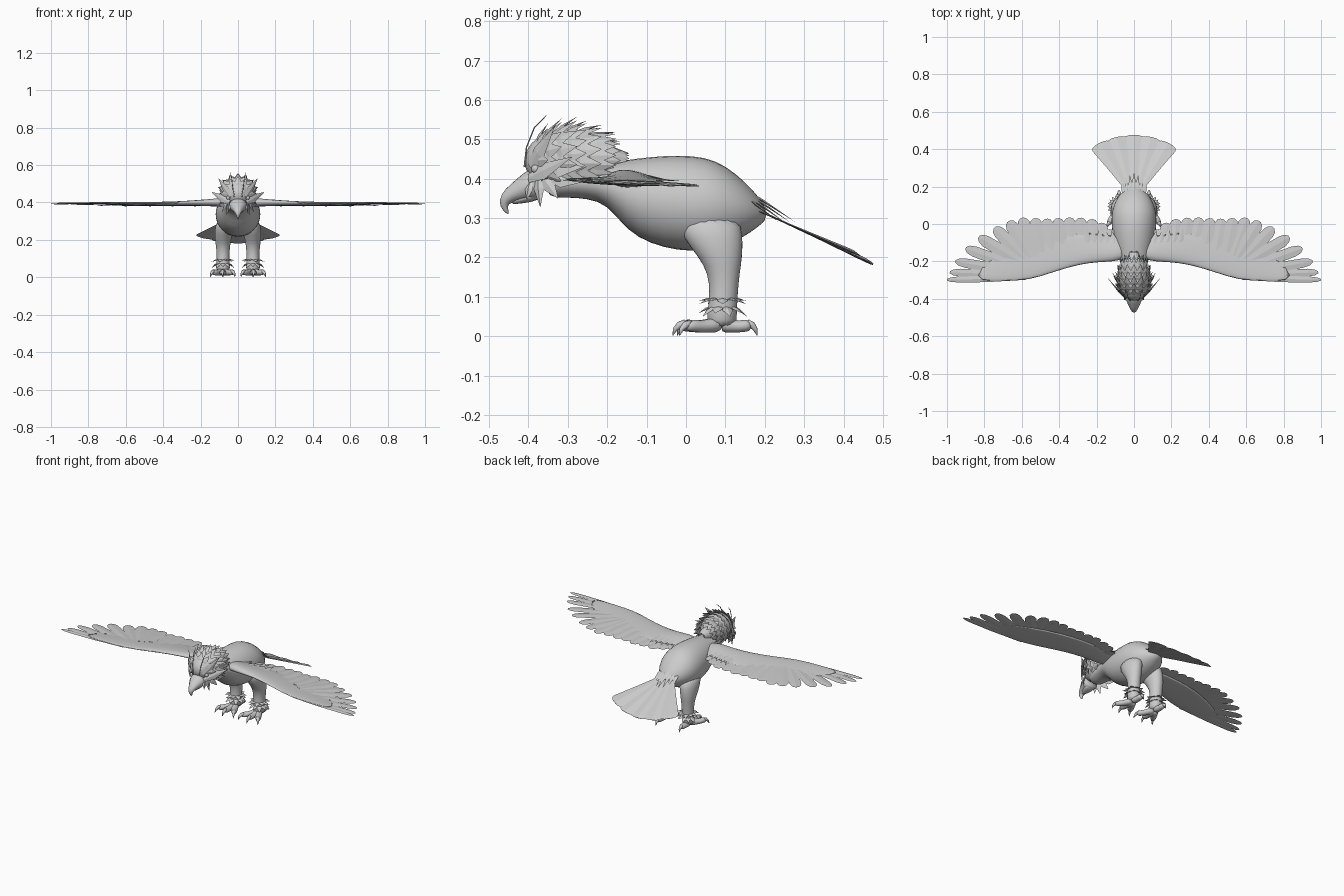
import bpy, bmesh
from math import sin, cos, pi, radians
from mathutils import Vector as V

cube = bpy.data.objects.get("Cube")
if cube:
    bpy.data.objects.remove(cube, do_unlink=True)

grey = bpy.data.materials.new("plain_grey")
grey.use_nodes = True
colour = (0.6, 0.6, 0.6, 1)
grey.diffuse_color = colour
grey.node_tree.nodes["Principled BSDF"].inputs["Base Color"].default_value = colour


def skin(bm, rings):
    """Bridge equal rings of points and cap both ends."""
    rows = [[bm.verts.new(p) for p in ring] for ring in rings]
    n = len(rows[0])
    for a, b in zip(rows, rows[1:]):
        for i in range(n):
            bm.faces.new((a[i], a[(i + 1) % n], b[(i + 1) % n], b[i]))
    bm.faces.new(rows[0])
    bm.faces.new(rows[-1])


def ring(c, u, v, n=16):
    return [V(c) + V(u) * cos(2 * pi * i / n) + V(v) * sin(2 * pi * i / n) for i in range(n)]


def tube(bm, path, n=12):
    """Tapered tube along points of (x, y, z, width radius, depth radius)."""
    pts = [V(p[:3]) for p in path]
    rings = []
    for i, p in enumerate(path):
        d = (pts[min(i + 1, len(pts) - 1)] - pts[max(i - 1, 0)]).normalized()
        side = V((1, 0, 0)) - d * d.x
        side.normalize()
        rings.append(ring(pts[i], side * p[3], d.cross(side) * p[4], n))
    skin(bm, rings)


SPIKE = ((0, .5), (.35, 1), (1, .03))
PLUME = ((0, .5), (.5, 1), (.85, .95), (.95, .7), (1, .25))
FAN = ((0, .2), (.5, .6), (.93, 1), (.98, .85), (1, .45))


def blade(bm, base, tip, width, up=(0, 0, 1), shape=SPIKE, thick=.004):
    """Flat feather with a low central ridge."""
    base, tip = V(base), V(tip)
    d = (tip - base).normalized()
    side = d.cross(V(up)).normalized()
    up = side.cross(d)
    skin(bm, [[base.lerp(tip, t) + o for o in (side * w * width / 2, up * thick * w,
              -side * w * width / 2, -up * thick * w * .5)] for t, w in shape])


def finish(name, bm, smooth=True, subsurf=0, mirror=False):
    bmesh.ops.recalc_face_normals(bm, faces=bm.faces)
    mesh = bpy.data.meshes.new(name)
    bm.to_mesh(mesh)
    bm.free()
    mesh.materials.append(grey)
    ob = bpy.data.objects.new(name, mesh)
    bpy.context.collection.objects.link(ob)
    mesh.polygons.foreach_set("use_smooth", [smooth] * len(mesh.polygons))
    if mirror:
        ob.modifiers.new("mirror", 'MIRROR').use_clip = False
    if subsurf:
        m = ob.modifiers.new("subdivision", 'SUBSURF')
        m.levels = m.render_levels = subsurf
    return ob


# Torso and neck: y, top, bottom, half width
bm = bmesh.new()
torso = [(-.36, .43, .35, .045), (-.30, .435, .352, .06), (-.25, .435, .348, .065), (-.20, .44, .335, .075),
         (-.15, .45, .265, .095), (-.09, .458, .232, .112), (-.02, .463, .214, .122), (.05, .458, .213, .124),
         (.10, .436, .228, .112), (.15, .394, .252, .085), (.18, .36, .275, .055), (.205, .325, .295, .02)]
skin(bm, [ring((0, y, (t + b) / 2), (w, 0, 0), (0, 0, (t - b) / 2)) for y, t, b, w in torso])
finish("torso", bm, subsurf=1)

# Skull
C, R = V((0, -.30, .445)), V((.082, .11, .082))
bm = bmesh.new()
bmesh.ops.create_uvsphere(bm, u_segments=24, v_segments=16, radius=1)
for v in bm.verts:
    v.co = C + v.co * R
finish("skull", bm)

# Hooked beak and lower bill
bm = bmesh.new()
tube(bm, [(0, -.37, .39, .06, .05), (0, -.405, .378, .046, .036), (0, -.435, .364, .03, .025),
          (0, -.458, .35, .019, .018), (0, -.465, .332, .011, .012), (0, -.451, .309, .002, .002)])
tube(bm, [(0, -.37, .36, .04, .016), (0, -.42, .348, .024, .012), (0, -.446, .34, .008, .006)])
finish("beak", bm, subsurf=1)

# Layered crest feathers swept back over the skull
bm = bmesh.new()
for row in range(8):
    theta = radians(38 + row * 16)
    count = 9 + 2 * (row % 2) + (2 if 1 < row < 6 else 0)
    for i in range(count):
        phi = radians(-28 + 236 * i / (count - 1))
        n = V((sin(theta) * cos(phi), -cos(theta), sin(theta) * sin(phi)))
        t = V((cos(theta) * cos(phi), sin(theta), cos(theta) * sin(phi)))
        p = C + n * R
        d = (t * .7 + V((0, .5, 0)) + n * .38).normalized()
        blade(bm, p - n * .006, p + d * (.058 + .006 * (row % 3)), .04, n, thick=.005)
finish("crest_feathers", bm, smooth=False)

# Brow horns, cheek tufts and thin forehead plumes
bm = bmesh.new()
for base, tip, w in (((.045, -.40, .40), (.14, -.29, .455), .045), ((.04, -.395, .43), (.105, -.335, .53), .045),
                     ((.05, -.375, .40), (.062, -.37, .328), .03), ((.06, -.36, .40), (.085, -.325, .35), .035),
                     ((.045, -.395, .39), (.052, -.405, .345), .025), ((.07, -.34, .40), (.10, -.27, .39), .04),
                     ((.06, -.36, .42), (.115, -.26, .43), .045)):
    blade(bm, base, tip, w, (.8, -.5, .3), thick=.005)
tube(bm, [(.02, -.41, .43, .003, .003), (.028, -.405, .48, .002, .002),
          (.034, -.385, .53, .002, .002), (.04, -.355, .56, .001, .001)], 6)
finish("face_feathers", bm, smooth=False, mirror=True)

# Eyes
bm = bmesh.new()
bmesh.ops.create_uvsphere(bm, u_segments=12, v_segments=8, radius=.011)
bmesh.ops.translate(bm, verts=bm.verts, vec=(.052, -.382, .425))
finish("eyes", bm, mirror=True)

# Wing arm: x, leading y, trailing y, height, half thickness
bm = bmesh.new()
stations = [(.04, -.19, -.04, .40, .032), (.11, -.205, -.05, .402, .027), (.20, -.208, -.03, .40, .02),
            (.30, -.222, -.02, .398, .014), (.43, -.262, -.025, .397, .011), (.56, -.308, -.05, .398, .009),
            (.70, -.308, -.13, .399, .006), (.84, -.306, -.23, .40, .004)]
chord = ((0, 0), (.08, .7), (.3, 1), (.65, .6), (1, .03), (.65, -.45), (.3, -.8), (.08, -.6))
skin(bm, [[(x, a + (b - a) * t, z - .07 * (b - a) * t + h * k) for t, k in chord]
          for x, a, b, z, h in stations])
finish("wing_arms", bm, subsurf=1, mirror=True)

# Flight feathers: tip x, tip y, base x, base y, width
bm = bmesh.new()
inner = [(.14, -.03), (.18, .005), (.23, .025), (.29, .032), (.35, .034), (.41, .03), (.47, .027), (.53, .03)]
flight = [(x, y, x - .035, -.15, .068) for x, y in inner]
flight += [(.60, .032, .53, -.17, .07), (.67, .015, .55, -.18, .07), (.745, -.02, .57, -.2, .068),
           (.83, -.07, .58, -.22, .066), (.90, -.13, .6, -.24, .06), (.955, -.2, .6, -.26, .052),
           (.985, -.258, .6, -.275, .045), (1, -.298, .58, -.29, .034)]
for i, (x, y, bx, by, w) in enumerate(flight):
    drop = .388 if i < 10 else .388 + .0022 * (i - 9)
    blade(bm, (bx, by, .396), (x, y, drop - .008 + .003 * (i % 2)), w, shape=PLUME, thick=.003)
finish("flight_feathers", bm, smooth=False, mirror=True)

# Covert feathers at the wing root
bm = bmesh.new()
for i in range(5):
    x = .10 + .035 * i
    blade(bm, (x, -.13, .412 - .003 * i), (x + .02, -.035 + .006 * i, .394), .045, thick=.004)
finish("wing_root_feathers", bm, smooth=False, mirror=True)

# Tail fan
bm = bmesh.new()
for i in range(-2, 3):
    x = .093 * i
    y = .475 - .011 * i * i
    z = .182 + .007 * i * i
    blade(bm, (.014 * i, .175, .325 - .002 * abs(i)), (x, y, z), .108, (0, .43, .9), FAN, .006)
finish("tail_feathers", bm, smooth=False)

# Small tufts over the tail root
bm = bmesh.new()
for i in range(-3, 4):
    x = .015 * i
    blade(bm, (x, .15, .372 - .006 * abs(i)), (x * 1.5, .275 - .014 * abs(i), .292), .03, (0, .6, .8))
finish("tail_tufts", bm, smooth=False)

# Legs
bm = bmesh.new()
leg = [(.31, .055, .066, .05, .085), (.25, .068, .076, .05, .078), (.20, .088, .08, .044, .056),
       (.16, .096, .08, .037, .041), (.11, .096, .08, .034, .036), (.06, .092, .08, .035, .038),
       (.02, .09, .08, .036, .04)]
skin(bm, [ring((x, y, z), (rx, 0, 0), (0, ry, 0)) for z, y, x, rx, ry in leg])
finish("legs", bm, subsurf=1, mirror=True)

# Ankle feather ruffs, two staggered rows
bm = bmesh.new()
for row, (z0, z1) in enumerate(((.095, .082), (.075, .05))):
    for i in range(10):
        a = 2 * pi * (i + row / 2) / 10
        o = V((cos(a), sin(a), 0))
        c = V((.08, .093, 0))
        blade(bm, c + o * .03 + V((0, 0, z0)), c + o * .062 + V((0, 0, z1 + .008 * (i % 2))),
              .028, o + V((0, 0, 1)), thick=.004)
finish("ankle_ruffs", bm, smooth=False, mirror=True)

# Toes: direction across and along from the ankle
toes, claws = bmesh.new(), bmesh.new()
for dx, dy in ((-.055, -.095), (.003, -.105), (.058, -.09), (0, .08)):
    def at(t, z, r, s):
        return (.08 + dx * t, .088 + dy * t, z, r, s)
    tube(toes, [at(0, .03, .026, .022), at(.35, .026, .02, .018), at(.6, .024, .018, .015),
                at(.82, .028, .018, .017), at(.98, .024, .011, .011)])
    tube(claws, [at(.85, .032, .012, .011), at(1.0, .028, .009, .009),
                 at(1.1, .018, .006, .006), at(1.16, .002, .001, .001)], 8)
finish("toes", toes, subsurf=1, mirror=True)
finish("claws", claws, mirror=True)
